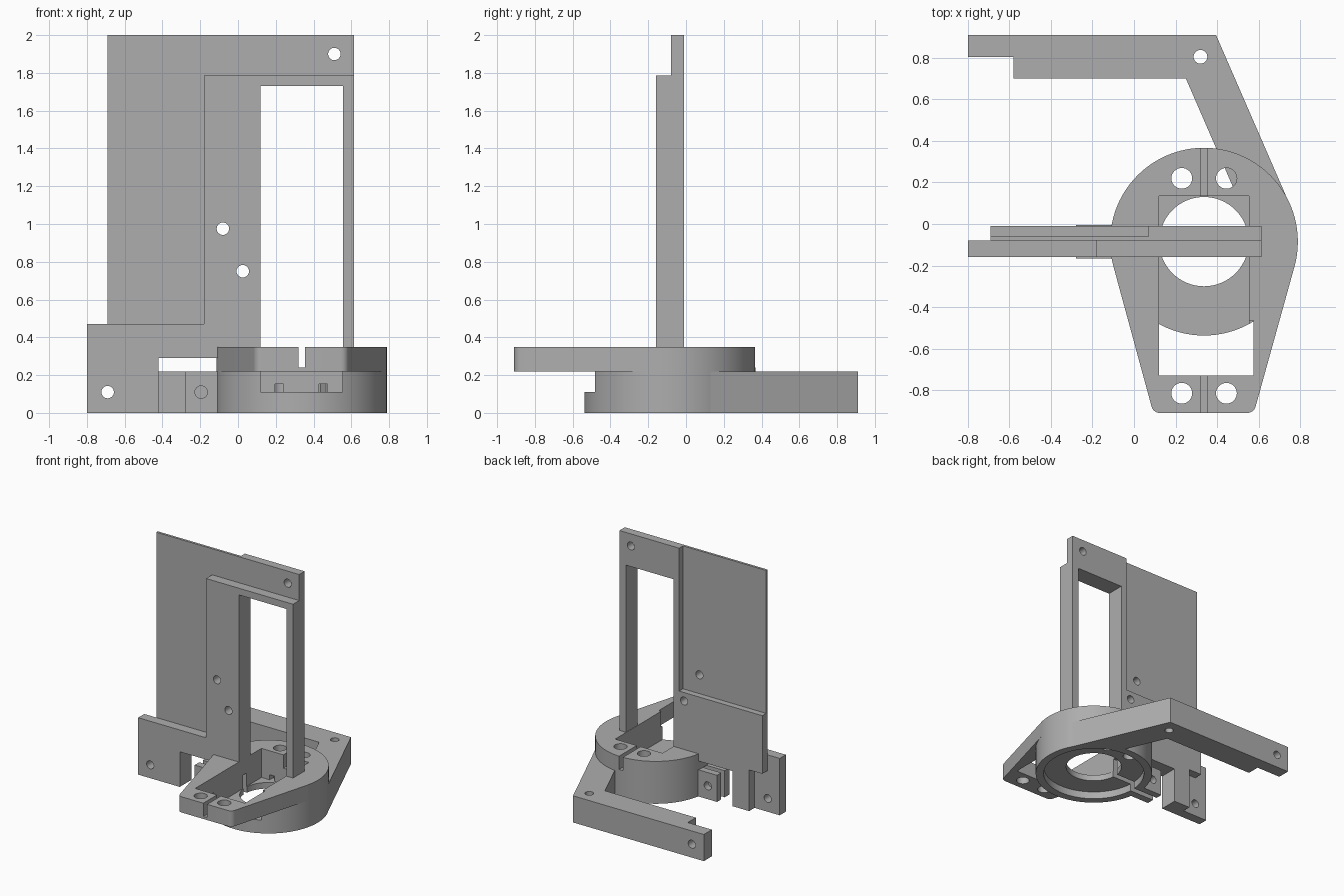
import bpy, bmesh, math
from mathutils import Matrix, Vector
from mathutils.geometry import convex_hull_2d

if "Cube" in bpy.data.objects:
    bpy.data.objects.remove(bpy.data.objects["Cube"], do_unlink=True)

GREY = (0.42, 0.42, 0.42, 1)
mat = bpy.data.materials.new("plain grey")
mat.use_nodes = True
mat.diffuse_color = GREY
mat.node_tree.nodes["Principled BSDF"].inputs["Base Color"].default_value = GREY

CX, CY, R = 0.337, -0.085, 0.452     # ring centre and radius
SCREW = 0.033


def finish(bm, name):
    bmesh.ops.recalc_face_normals(bm, faces=bm.faces)
    mesh = bpy.data.meshes.new(name)
    bm.to_mesh(mesh)
    bm.free()
    mesh.materials.append(mat)
    ob = bpy.data.objects.new(name, mesh)
    bpy.context.collection.objects.link(ob)
    return ob


def prism(name, outline, z0, z1):
    bm = bmesh.new()
    face = bm.faces.new([bm.verts.new((x, y, z0)) for x, y in outline])
    ext = bmesh.ops.extrude_face_region(bm, geom=[face])
    for v in ext["geom"]:
        if isinstance(v, bmesh.types.BMVert):
            v.co.z = z1
    return finish(bm, name)


def box(name, x0, x1, y0, y1, z0, z1):
    return prism(name, [(x0, y0), (x1, y0), (x1, y1), (x0, y1)], z0, z1)


def circle(x, y, r, n=32):
    return [(x + r * math.cos(i * math.tau / n), y + r * math.sin(i * math.tau / n))
            for i in range(n)]


def screw_hole(x, z, y0, y1):
    # Round cutter running front to back
    ob = prism("cutter", circle(x, -z, SCREW, 24), y0, y1)
    ob.data.transform(Matrix(((1, 0, 0, 0), (0, 0, 1, 0), (0, -1, 0, 0), (0, 0, 0, 1))))
    return ob


def boolean(ob, tools, operation):
    for tool in tools:
        mod = ob.modifiers.new(operation, "BOOLEAN")
        mod.operation, mod.object, mod.solver = operation, tool, "EXACT"
    graph = bpy.context.evaluated_depsgraph_get()
    mesh = bpy.data.meshes.new_from_object(ob.evaluated_get(graph))
    ob.modifiers.clear()
    ob.data = mesh


# Shared cutters for the ring and the bracket
bracket_holes = [prism("cutter", circle(x, y, 0.05), -0.1, 0.5)
                 for x in (0.23, 0.445) for y in (0.22, -0.815)]
cutters = bracket_holes + [
    box("cutter", 0.12, 0.553, -0.6, 0.135, 0.11, 0.5),            # carriage slot
    box("cutter", 0.12, 0.575, -0.73, -0.465, 0.22, 0.5),          # front opening
    box("cutter", 0.32, 0.355, 0.1, 0.5, 0.24, 0.5),               # rear slit
    box("cutter", 0.32, 0.355, -1, -0.7, 0.24, 0.5),               # front slit
    prism("cutter", circle(CX, CY, 0.215, 64), -0.1, 0.3),         # centre bore
    prism("cutter", circle(CX, CY, 0.39, 96), -0.1, 0.06),         # underside recess
    box("cutter", -0.4, 0.2, -0.105, -0.06, -0.1, 0.22),           # clamp slit
    box("cutter", 0.195, 0.24, 0.1, 0.2, 0.11, 0.152),             # small pockets
    box("cutter", 0.43, 0.475, 0.1, 0.2, 0.11, 0.152),
    screw_hole(-0.195, 0.11, -0.3, 0.1),
]

# Ring, clamp tabs, rear arm and tapering bracket form the base
base = prism("ring_base", circle(CX, CY, R, 96), 0, 0.22)
tabs = box("clamp_tabs", -0.28, 0, -0.165, -0.005, 0, 0.22)
arm = prism("rear_arm", [(-0.8, 0.91), (-0.8, 0.805), (-0.58, 0.805), (-0.58, 0.7),
                         (0.25, 0.7), (0.48, 0.17), (0.6, 0.1), (0.75, 0.094),
                         (0.395, 0.91)], 0, 0.22)
points = [Vector(p) for p in circle(CX, CY, R, 96)
          + circle(0.125, -0.868, 0.042) + circle(0.545, -0.868, 0.042)]
bracket = prism("front_bracket", [points[i][:] for i in convex_hull_2d(points)], 0.22, 0.35)

boolean(base, [tabs], "UNION")
boolean(base, cutters, "DIFFERENCE")
boolean(bracket, cutters, "DIFFERENCE")
arm_holes = [prism("cutter", circle(0.32, 0.805, SCREW, 24), -0.1, 0.5),
             screw_hole(-0.69, 0.11, 0.6, 1)]
boolean(arm, arm_holes + [c for c in cutters if c not in bracket_holes], "DIFFERENCE")

# Upright plate: full slab trimmed by boxes
plate = box("upright_plate", -0.8, 0.615, -0.16, -0.01, 0, 2)
plate_cutters = [
    box("cutter", -1, -0.69, -0.3, 0.3, 0.47, 2.1),                # above the foot
    box("cutter", -0.75, -0.18, -0.3, -0.08, 0.47, 2.1),           # front left step
    box("cutter", -0.5, 0.7, -0.3, -0.08, 1.785, 2.1),             # front top step
    box("cutter", -0.75, 0.07, -0.06, 0.3, 0.82, 2.1),             # rear recess
    box("cutter", -0.9, -0.57, -0.08, 0.3, -0.1, 0.34),            # foot notch
    box("cutter", -0.9, -0.69, -0.08, 0.3, 0.2, 0.6),
    box("cutter", -0.42, -0.09, -0.3, 0.3, -0.1, 0.29),            # gap beside ring
    box("cutter", -0.1, 0.8, -0.3, 0.3, -0.1, 0.3),                # ring seat
    box("cutter", 0.12, 0.555, -0.3, 0.3, 0.1, 1.73),              # tall window
] + [screw_hole(x, z, -0.3, 0.3) for x, z in
     ((-0.69, 0.11), (-0.08, 0.975), (0.025, 0.75), (0.51, 1.9))]
boolean(plate, plate_cutters, "DIFFERENCE")

for c in set(cutters + plate_cutters + arm_holes + [tabs]):
    bpy.data.objects.remove(c, do_unlink=True)

# Smooth the round walls, keep the machined edges crisp
bpy.ops.object.select_all(action="DESELECT")
for ob in (base, bracket, arm, plate):
    ob.select_set(True)
    bpy.context.view_layer.objects.active = ob
bpy.ops.object.shade_smooth_by_angle(angle=math.radians(25))
